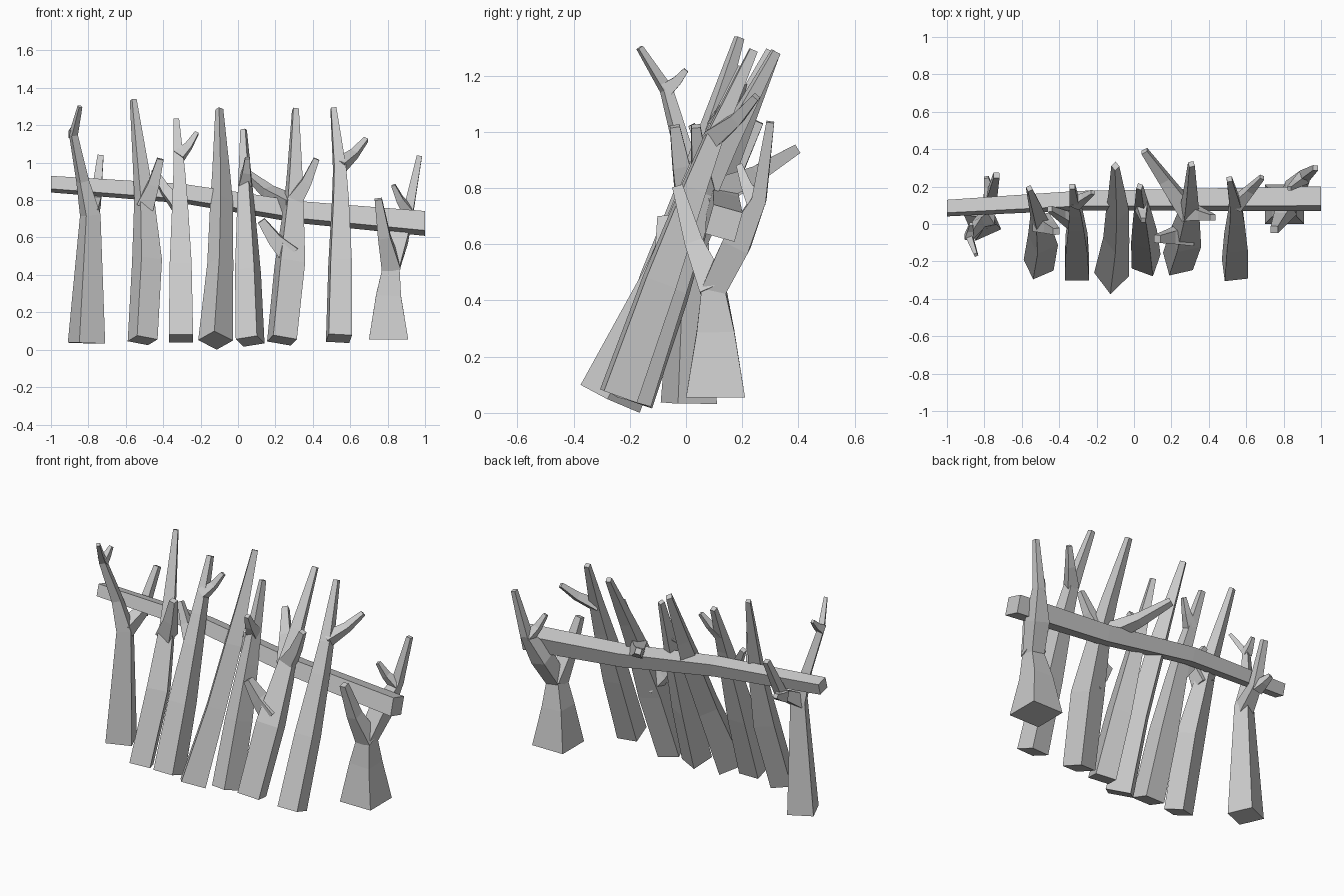
import bpy
import bmesh
import math
from mathutils import Vector

cube = bpy.data.objects.get("Cube")
if cube:
    bpy.data.objects.remove(cube, do_unlink=True)

grey = (0.6, 0.6, 0.6, 1)
wood = bpy.data.materials.new("plain grey wood")
wood.use_nodes = True
wood.diffuse_color = grey
wood.node_tree.nodes["Principled BSDF"].inputs["Base Color"].default_value = grey


def skin(name, rings):
    """Bridge a row of four-cornered rings into a closed flat-faced solid."""
    bm = bmesh.new()
    rows = [[bm.verts.new(corner) for corner in ring] for ring in rings]
    for lower, upper in zip(rows, rows[1:]):
        for i in range(4):
            j = (i + 1) % 4
            bm.faces.new((lower[i], lower[j], upper[j], upper[i]))
    bm.faces.new(rows[0][::-1])
    bm.faces.new(rows[-1])
    bmesh.ops.recalc_face_normals(bm, faces=bm.faces)
    mesh = bpy.data.meshes.new(name)
    bm.to_mesh(mesh)
    bm.free()
    mesh.materials.append(wood)
    bpy.context.collection.objects.link(bpy.data.objects.new(name, mesh))


def limb(name, points, widths, twist=45, depth=1):
    """Four-sided limb along the points, with a half width at each point."""
    points = [Vector(point) for point in points]
    along = (points[-1] - points[0]).normalized()
    side = Vector((1, 0, 0)) if abs(along.x) < 0.7 else Vector((0, 1, 0))
    angles = [math.radians(twist + 90 * k) for k in range(4)]
    reach = max(abs(math.cos(angle)) for angle in angles)
    last = len(points) - 1
    rings = []
    for i, point in enumerate(points):
        before = points[max(i - 1, 0)]
        after = points[min(i + 1, last)]
        tangent = ((point - before).normalized() + (after - point).normalized()).normalized()
        u = (side - tangent * side.dot(tangent)).normalized()
        v = tangent.cross(u) * depth
        radius = widths[i] / reach
        rings.append([point + radius * (u * math.cos(a) + v * math.sin(a)) for a in angles])
    skin(name, rings)


def branch(name, start, tip, width, rise=0.45):
    """Branch that reaches outward to an elbow, then turns up to its tip."""
    start, tip = Vector(start), Vector(tip)
    elbow = start.lerp(tip, 0.55)
    elbow.z = start.z + (tip.z - start.z) * rise
    limb(name, (start, elbow, tip), (width * 0.85, width * 0.55, width * 0.32))


def leaning_post(name, foot, tip, width, twist, bend=(0, 0), knee=0.5, belly=0.9, depth=1):
    """Post leaning from foot to tip, bent sideways most at the knee.
    Returns a function giving the point at a fraction of its length."""
    foot, tip = Vector(foot), Vector(tip)
    bend = Vector((*bend, 0))

    def at(t):
        return foot.lerp(tip, t) + bend * min(1, 1.4 * min(t / knee, (1 - t) / (1 - knee)))

    taper = {0: 1, 0.33: belly, 0.6: 0.65, 0.74: 0.5, 1: 0.23}
    limb(name, [at(t) for t in taper], [width * w for w in taper.values()], twist, depth)
    return at


# Sloping rail: square section tilted toward the front, with two slight kinks
rail = []
for x, y, z in ((-1, 0.085, 0.885), (-0.3, 0.125, 0.835), (0.33, 0.13, 0.735), (1, 0.135, 0.675)):
    half = 0.045 + x * 0.009
    across = Vector((0, 0.96, -0.27)) * half
    up = Vector((0, 0.27, 0.96)) * half
    centre = Vector((x, y, z))
    rail.append([centre - across - up, centre + across - up,
                 centre + across + up, centre - across + up])
skin("rail", rail)

# Upright post at the model's right end, with its fork and rear branch
crook = (-0.88, -0.07, 1.15)
limb("right_post",
     ((-0.81, 0.01, 0.035), (-0.79, 0.02, 0.72), (-0.83, 0, 0.9), crook, (-0.845, -0.165, 1.3)),
     (0.1, 0.055, 0.035, 0.024, 0.013), twist=69)
branch("right_post_twig", crook, (-0.87, 0, 1.22), 0.03)
branch("right_post_rear_branch", (-0.79, 0.02, 0.72), (-0.735, 0.26, 1.035), 0.05, rise=0.25)
branch("right_post_stub", (-0.77, 0.15, 0.79), (-0.79, 0.25, 0.83), 0.04)

# Leaning posts and their branches, in order toward the model's left
at = leaning_post("post_1", (-0.51, -0.22, 0.05), (-0.56, 0.19, 1.335), 0.08, 70,
                  bend=(0.04, 0), knee=0.4, belly=1)
branch("post_1_branch", at(0.56), (-0.415, -0.04, 1.02), 0.055)

at = leaning_post("post_2", (-0.305, -0.24, 0.06), (-0.33, 0.2, 1.23), 0.065, 45,
                  bend=(0.01, -0.02), knee=0.7)
branch("post_2_twig", at(0.83), (-0.22, 0.17, 1.16), 0.035)
branch("post_2_side_branch", at(0.6), (-0.45, 0.08, 0.96), 0.045)

leaning_post("post_3", (-0.12, -0.27, 0.05), (-0.1, 0.31, 1.285), 0.093, 86,
             bend=(0.02, 0), belly=0.75, depth=1.25)

at = leaning_post("post_4", (0.065, -0.2, 0.045), (0.03, 0.2, 1.175), 0.077, 25, depth=1.1)
branch("post_4_twig", at(0.75), (0.05, 0.02, 1.025), 0.04)

at = leaning_post("post_5", (0.235, -0.2, 0.05), (0.307, 0.32, 1.285), 0.08, 60,
                  bend=(0.02, -0.05), belly=1.03)
branch("post_5_low_branch", at(0.37), (0.125, -0.08, 0.69), 0.065)
branch("post_5_high_branch", at(0.6), (0.42, 0.035, 1.02), 0.05)
branch("post_5_rear_branch", at(0.58), (0.055, 0.39, 0.935), 0.055)

at = leaning_post("post_6", (0.54, -0.24, 0.06), (0.51, 0.24, 1.29), 0.07, 52,
                  bend=(0.025, -0.02), knee=0.75)
branch("post_6_branch", at(0.75), (0.685, 0.25, 1.125), 0.04)

# Upright post at the model's left end, split into two arms
fork = (0.82, 0.1, 0.44)
limb("left_post",
     ((0.805, 0.105, 0.055), (0.805, 0.105, 0.29), fork,
      (0.86, 0.18, 0.6), (0.915, 0.26, 0.76), (0.97, 0.3, 1.035)),
     (0.105, 0.067, 0.044, 0.05, 0.026, 0.014))
branch("left_post_front_arm", fork, (0.75, -0.03, 0.805), 0.06)
branch("left_post_twig", (0.91, 0.25, 0.74), (0.83, 0.19, 0.88), 0.035)
